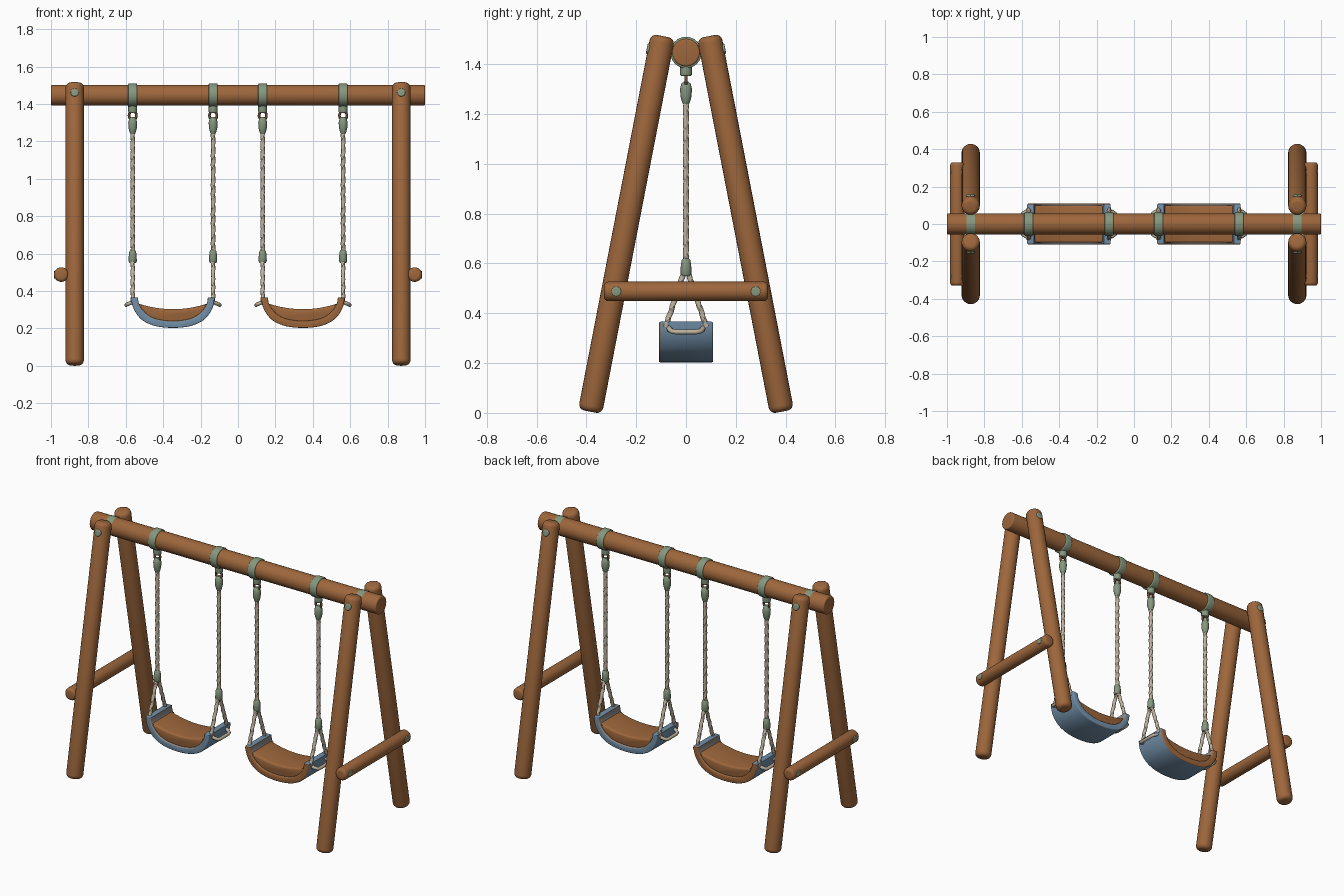
import bpy, bmesh, math
from mathutils import Vector

if "Cube" in bpy.data.objects:
    bpy.data.objects.remove(bpy.data.objects["Cube"])


def material(name, rgb):
    m = bpy.data.materials.new(name)
    m.diffuse_color = (*rgb, 1)
    m.use_nodes = True
    m.node_tree.nodes["Principled BSDF"].inputs["Base Color"].default_value = m.diffuse_color
    return m


WOOD = material("warm wood", (0.34, 0.135, 0.045))
GREEN = material("grey green metal", (0.24, 0.31, 0.21))
ROPE = material("cream rope", (0.52, 0.45, 0.34))
BLUE = material("steel blue", (0.17, 0.28, 0.40))
RUST = material("dark rust", (0.16, 0.075, 0.035))
GREY = material("warm grey", (0.27, 0.25, 0.24))


def finish(name, bm, mats, angle=40):
    bmesh.ops.recalc_face_normals(bm, faces=bm.faces)
    me = bpy.data.meshes.new(name)
    bm.to_mesh(me)
    bm.free()
    for m in mats:
        me.materials.append(m)
    me.shade_smooth()
    me.set_sharp_from_angle(angle=math.radians(angle))
    ob = bpy.data.objects.new(name, me)
    bpy.context.collection.objects.link(ob)
    return ob


def lathe(name, a, b, profile, mat, n=24, lobe=0.0, twist=0.0):
    """Rings of (distance along a->b, radius), optionally lobed and twisted."""
    a, b = Vector(a), Vector(b)
    d = (b - a).normalized()
    u = d.orthogonal().normalized()
    v = d.cross(u)
    bm = bmesh.new()
    rings = []
    for t, r in profile:
        ring = []
        for i in range(n):
            th = 2 * math.pi * i / n
            rr = r * (1 + lobe * math.cos(3 * (th - twist * t)))
            ring.append(bm.verts.new(a + d * t + (u * math.cos(th) + v * math.sin(th)) * rr))
        rings.append(ring)
    for p, q in zip(rings, rings[1:]):
        for i in range(n):
            j = (i + 1) % n
            bm.faces.new((p[i], p[j], q[j], q[i]))
    bm.faces.new(rings[0])
    bm.faces.new(rings[-1])
    return finish(name, bm, [mat])


def rod(name, a, b, r, bev, mat, n=24):
    """Cylinder with rounded ends."""
    L = (Vector(b) - Vector(a)).length
    arc = [(bev * (1 - math.cos(k * math.pi / 8)), r - bev + bev * math.sin(k * math.pi / 8))
           for k in range(5)]
    return lathe(name, a, b, arc + [(L - t, q) for t, q in reversed(arc)], mat, n)


def rope(name, a, b, r=0.0115):
    L = (Vector(b) - Vector(a)).length
    steps = max(6, int(L / 0.012))
    return lathe(name, a, b, [(L * k / steps, r) for k in range(steps + 1)], ROPE, 12, 0.16, 40)


def tube(name, pts, r, mat, cyclic=False):
    cu = bpy.data.curves.new(name, 'CURVE')
    cu.dimensions = '3D'
    cu.bevel_depth = r
    cu.bevel_resolution = 2
    cu.use_fill_caps = True
    sp = cu.splines.new('POLY')
    sp.points.add(len(pts) - 1)
    for p, c in zip(sp.points, pts):
        p.co = (*c, 1)
    sp.use_smooth = True
    sp.use_cyclic_u = cyclic
    cu.materials.append(mat)
    ob = bpy.data.objects.new(name, cu)
    bpy.context.collection.objects.link(ob)


def prism(name, poly, cx, y, mats, rule, bevel):
    """Extrude an xz outline along y, round the rims, colour by normal."""
    bm = bmesh.new()
    f = bm.faces.new([bm.verts.new((cx + x, -y, z)) for x, z in poly])
    ext = bmesh.ops.extrude_face_region(bm, geom=[f], use_keep_orig=True)
    bmesh.ops.translate(bm, vec=(0, 2 * y, 0),
                        verts=[g for g in ext['geom'] if isinstance(g, bmesh.types.BMVert)])
    bmesh.ops.recalc_face_normals(bm, faces=bm.faces)
    rims = [e for e in bm.edges if abs(e.verts[0].co.y - e.verts[1].co.y) < 1e-5]
    bmesh.ops.bevel(bm, geom=rims, offset=bevel, segments=3, profile=0.5, affect='EDGES')
    bm.normal_update()
    for f in bm.faces:
        c = f.calc_center_median()
        f.material_index = rule(f.normal, c.x - cx, c.y, c.z)
    return finish(name, bm, mats)


def smooth_half(pts, sub=4):
    """Catmull-Rom through points of a half outline, mirrored at its x=0 end."""
    full = [Vector(p) for p in pts] + [Vector((-x, z)) for x, z in reversed(pts[:-1])]
    out = []
    for i in range(len(full) - 1):
        p0, p1 = full[max(i - 1, 0)], full[i]
        p2, p3 = full[i + 1], full[min(i + 2, len(full) - 1)]
        for k in range(sub):
            t = k / sub
            out.append(0.5 * (2 * p1 + (p2 - p0) * t + (2 * p0 - 5 * p1 + 4 * p2 - p3) * t * t
                              + (3 * p1 - p0 - 3 * p2 + p3) * t ** 3))
    return [tuple(p) for p in out + [full[-1]]]


# Beam
BZ = 1.447
rod("top_beam", (-1, 0, BZ), (1, 0, BZ), 0.056, 0.008, WOOD, 32)

# A-frame ends
for s, side in ((-1, "left"), (1, "right")):
    x = 0.873 * s
    for f, end in ((-1, "front"), (1, "back")):
        low, top = Vector((x, f * 0.385, 0.005)), Vector((x, f * 0.093, 1.513))
        rod(f"{side}_{end}_leg", low, top, 0.049, 0.025, WOOD)
        # bolt heads on the legs
        c = low.lerp(top, 0.96)
        n = Vector((0, f * 0.982, 0.19))
        rod(f"{side}_{end}_leg_bolt", c + n * 0.03, c + n * 0.054, 0.022, 0.006, GREEN, 16)
        # bolt heads on the brace
        rod(f"{side}_{end}_brace_bolt", (s * 0.96, f * 0.28, 0.488), (s * 0.985, f * 0.28, 0.488),
            0.02, 0.004, GREEN, 16)
    rod(f"{side}_brace", (s * 0.945, -0.33, 0.488), (s * 0.945, 0.33, 0.488), 0.039, 0.018, WOOD)
    # strap over the beam between the legs
    strap = [(0.058 * math.cos(k * math.pi / 10), 0.058 * math.sin(k * math.pi / 10)) for k in range(11)]
    bm = bmesh.new()
    rows = [[bm.verts.new((x + dx, p, BZ + q)) for p, q in strap] for dx in (-0.022, 0.022)]
    for k in range(10):
        bm.faces.new((rows[0][k], rows[1][k], rows[1][k + 1], rows[0][k + 1]))
    finish(f"{side}_beam_strap", bm, [GREEN])

# Seat outlines
outer = smooth_half([(0.223, 0.366), (0.217, 0.325), (0.196, 0.28), (0.157, 0.24), (0.09, 0.212), (0, 0.203)])
inner = smooth_half([(0.187, 0.366), (0.182, 0.335), (0.164, 0.302), (0.13, 0.27), (0.08, 0.249), (0, 0.24)])
pad_low = smooth_half([(0.184, 0.33), (0.168, 0.295), (0.135, 0.262), (0.08, 0.241), (0, 0.232)])
pad_top = [(-0.178 + 0.356 * k / 12, 0.303 + 0.028 * (k / 6 - 1) ** 2) for k in range(13)]

for cx, f, side in ((-0.348, -1, "left"), (0.347, 1, "right")):
    # shell: blue outside and one blue rim, the opposite rim wooden, grey inner ends
    def shell_rule(n, x, y, z, f=f):
        if y * f < -0.092 and n.y * f < -0.2:
            return 1
        if n.z > 0.7 and z > 0.35:
            return 1 if y * f < 0 else 0
        return 2 if n.x * x < 0 else 0
    shell = [p for p in outer] + [p for p in reversed(inner)]
    prism(f"{side}_seat_shell", shell, cx, 0.109, [BLUE, WOOD, GREY], shell_rule, 0.006)
    prism(f"{side}_seat_pad", pad_low + pad_top, cx, 0.1, [WOOD], lambda n, x, y, z: 0, 0.012)

    for s in (-1, 1):
        x = cx + s * 0.215
        tag = f"{side}_seat_{'outer' if s * cx > 0 else 'inner'}"
        # beam clamp with lug and hook ring
        rod(tag + "_clamp", (x - 0.024, 0, BZ), (x + 0.024, 0, BZ), 0.063, 0.006, GREEN, 32)
        rod(tag + "_clamp_lug", (x, 0, 1.40), (x, 0, 1.352), 0.024, 0.008, GREEN, 16)
        tube(tag + "_hook", [(x + 0.02 * math.cos(k * math.pi / 8), 0, 1.338 + 0.024 * math.sin(k * math.pi / 8))
                             for k in range(16)], 0.007, RUST, True)
        # rope with end fittings
        lathe(tag + "_thimble", (x, 0, 1.33), (x, 0, 1.24),
              [(0, 0.010), (0.008, 0.019), (0.03, 0.024), (0.06, 0.022), (0.082, 0.016), (0.09, 0.012)], GREEN, 16)
        rope(tag + "_rope", (x, 0, 1.25), (x, 0, 0.60))
        lathe(tag + "_rope_joint", (x, 0, 0.62), (x, 0, 0.55),
              [(0, 0.012), (0.008, 0.018), (0.03, 0.021), (0.06, 0.022), (0.07, 0.017)], GREEN, 16)
        # spread ropes down to the seat corners
        for g, end in ((-1, "front"), (1, "back")):
            rope(f"{tag}_{end}_spread_rope", (x, g * 0.008, 0.565), (x, g * 0.082, 0.345), 0.0105)
        # rope loop outside the seat end
        half = [(0.205, 0.07, 0.345), (0.23, 0.066, 0.335), (0.247, 0.056, 0.328), (0.25, 0.04, 0.325)]
        path = [(cx + s * a, b, c) for a, b, c in half] + [(cx + s * a, -b, c) for a, b, c in reversed(half)]
        tube(tag + "_rope_loop", path, 0.0105, ROPE)
